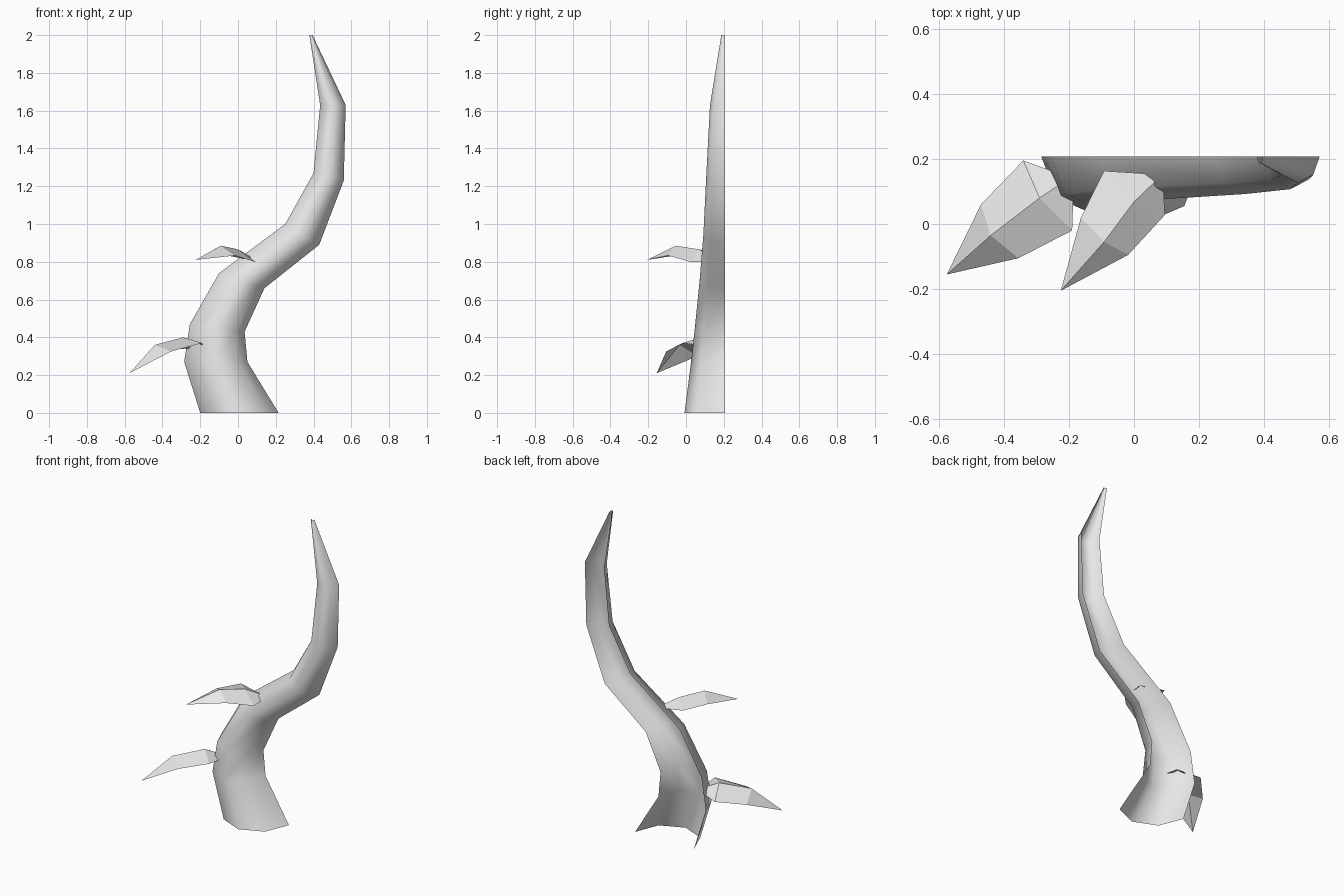
import bpy
import bmesh
import math
from mathutils import Vector

default_cube = bpy.data.objects.get("Cube")
if default_cube:
    bpy.data.objects.remove(default_cube, do_unlink=True)

GREY = (0.8, 0.8, 0.8, 1.0)
material = bpy.data.materials.new("plain grey")
material.use_nodes = True
material.diffuse_color = GREY
material.node_tree.nodes["Principled BSDF"].inputs["Base Color"].default_value = GREY


def sheet(name, rows, smooth):
    """Skin equal rows of points into an open sheet."""
    bm = bmesh.new()
    grid = [[bm.verts.new(point) for point in row] for row in rows]
    for lower, upper in zip(grid, grid[1:]):
        for j in range(len(lower) - 1):
            bm.faces.new((lower[j], lower[j + 1], upper[j + 1], upper[j]))
    # Collapse rows that taper to a single point
    bmesh.ops.remove_doubles(bm, verts=bm.verts[:], dist=0.0005)
    for face in bm.faces:
        face.smooth = smooth
    mesh = bpy.data.meshes.new(name)
    bm.to_mesh(mesh)
    bm.free()
    mesh.materials.append(material)
    obj = bpy.data.objects.new(name, mesh)
    bpy.context.collection.objects.link(obj)
    return obj


# Stem: a half-round open shell that bends and tapers upward
BACK = 0.207
SIDES = 4


def half_ring(left_x, left_z, right_x, right_z, depth):
    left = Vector((left_x, BACK, left_z))
    right = Vector((right_x, BACK, right_z))
    centre, half = (left + right) / 2, (right - left) / 2
    angles = [math.pi * j / SIDES for j in range(SIDES + 1)]
    return [centre - half * math.cos(a) - Vector((0, depth * math.sin(a), 0))
            for a in angles]


stem_sections = [
    (-0.2, 0, 0.215, 0, 0.215),
    (-0.285, 0.27, 0.05, 0.27, 0.18),
    (-0.255, 0.47, 0.035, 0.43, 0.16),
    (-0.1, 0.74, 0.14, 0.66, 0.135),
    (0.25, 1.0, 0.43, 0.89, 0.115),
    (0.4, 1.27, 0.56, 1.23, 0.1),
    (0.435, 1.63, 0.57, 1.63, 0.08),
    (0.378, 2, 0.395, 2, 0.02),
]
sheet("stem", [half_ring(*section) for section in stem_sections], True)


# Leaves: folded sheets, each row running left edge, midrib, right edge
def leaf(name, tip, *rows):
    return sheet(name, [[tip] * 3, *rows], False)


leaf("lower_leaf", (-0.575, -0.155, 0.21),
     [(-0.47, 0.06, 0.3), (-0.44, -0.035, 0.36), (-0.355, -0.105, 0.325)],
     [(-0.34, 0.195, 0.335), (-0.29, 0.08, 0.4), (-0.19, -0.02, 0.37)],
     [(-0.23, 0.155, 0.345), (-0.215, 0.13, 0.37), (-0.186, 0.1, 0.355)])

leaf("upper_leaf", (-0.225, -0.205, 0.81),
     [(-0.163, 0.02, 0.845), (-0.092, -0.055, 0.885), (-0.018, -0.095, 0.833)],
     [(-0.092, 0.163, 0.84), (0, 0.068, 0.866), (0.095, 0.028, 0.798)],
     [(0.035, 0.155, 0.815), (0.07, 0.135, 0.825), (0.09, 0.12, 0.8)])
